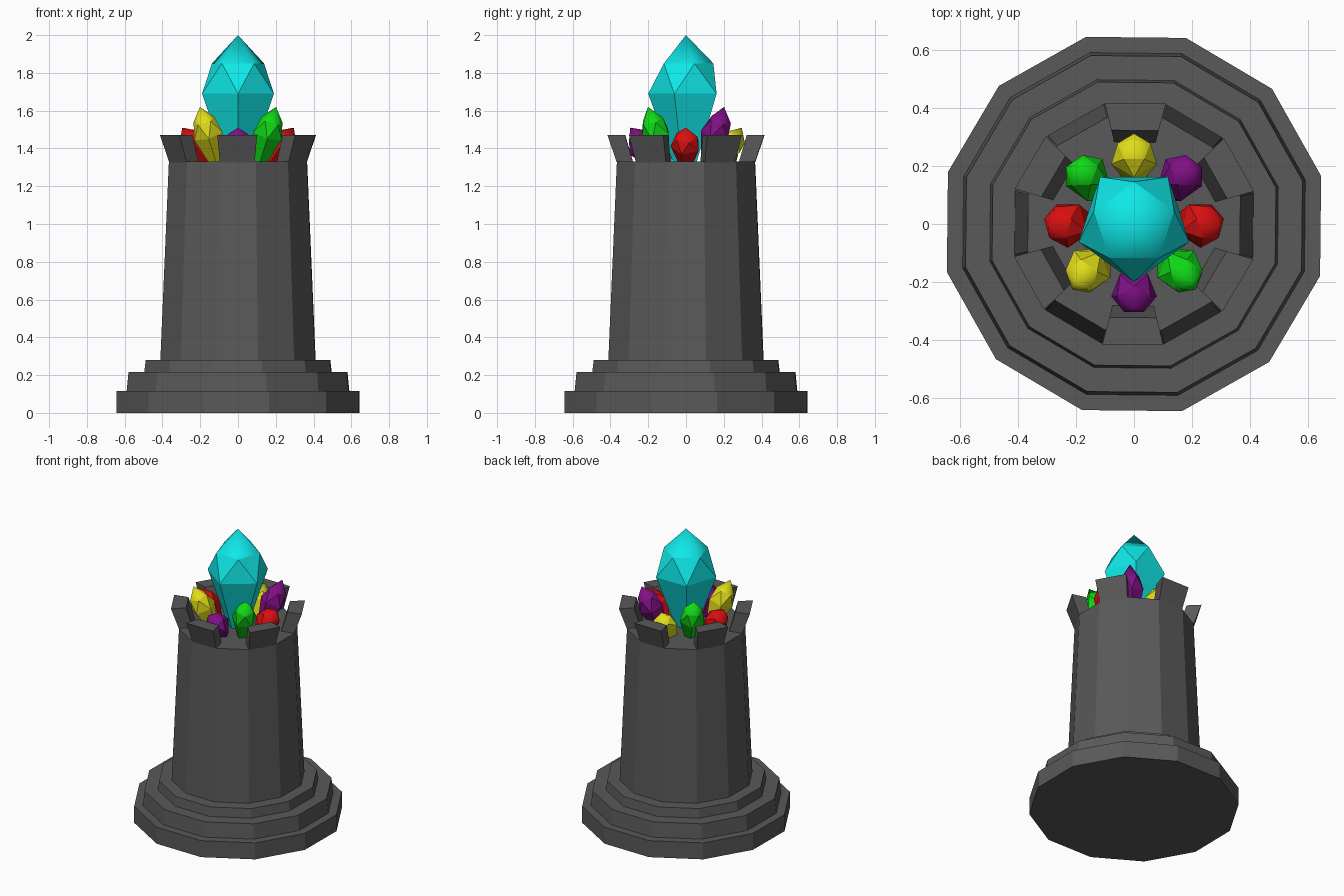
import bpy, bmesh
from math import sin, cos, pi, radians
from mathutils import Vector, Matrix

cube = bpy.data.objects.get("Cube")
if cube:
    bpy.data.objects.remove(cube)


def material(name, rgb):
    m = bpy.data.materials.new(name)
    m.use_nodes = True
    m.diffuse_color = (*rgb, 1)
    bsdf = m.node_tree.nodes["Principled BSDF"]
    bsdf.inputs["Base Color"].default_value = (*rgb, 1)
    bsdf.inputs["Roughness"].default_value = 0.6
    return m


STONE = material("dark_stone", (0.1, 0.1, 0.1))
CYAN = material("cyan_crystal", (0.005, 0.8, 0.8))
RED = material("red_crystal", (0.7, 0.005, 0.005))
GREEN = material("green_crystal", (0.005, 0.7, 0.008))
YELLOW = material("yellow_crystal", (0.75, 0.72, 0.01))
PURPLE = material("purple_crystal", (0.22, 0.005, 0.24))


def finish(name, bm, mat):
    bmesh.ops.recalc_face_normals(bm, faces=bm.faces)
    mesh = bpy.data.meshes.new(name)
    bm.to_mesh(mesh)
    bm.free()
    mesh.materials.append(mat)
    obj = bpy.data.objects.new(name, mesh)
    bpy.context.collection.objects.link(obj)
    return obj


# Twelve-sided tower sections, sized by the distance to a flat side
def section(name, low, z_low, high, z_high):
    bm = bmesh.new()
    bmesh.ops.create_cone(bm, cap_ends=True, segments=12,
                          radius1=low / cos(pi / 12), radius2=high / cos(pi / 12),
                          depth=z_high - z_low,
                          matrix=Matrix.Translation((0, 0, (z_low + z_high) / 2))
                          @ Matrix.Rotation(radians(14.4), 4, "Z"))
    return finish(name, bm, STONE)


section("base_step_lower", 0.642, 0.0, 0.642, 0.115)
section("base_step_middle", 0.588, 0.115, 0.578, 0.217)
section("base_step_upper", 0.495, 0.217, 0.487, 0.28)
section("tower_body", 0.41, 0.28, 0.365, 1.33)


# Flared battlement blocks over every other side
def battlement(name, angle):
    bm = bmesh.new()
    rows = []
    for inner, outer, z in ((0.28, 0.365, 1.325), (0.322, 0.415, 1.47)):
        rows.append([bm.verts.new((r, s * r * 0.253, z))
                     for r, s in ((inner, -1), (outer, -1), (outer, 1), (inner, 1))])
    for row in rows:
        bm.faces.new(row)
    for i in range(4):
        j = (i + 1) % 4
        bm.faces.new((rows[0][i], rows[0][j], rows[1][j], rows[1][i]))
    bm.transform(Matrix.Rotation(radians(angle), 4, "Z"))
    return finish(name, bm, STONE)


for k in range(6):
    battlement(f"battlement_{k + 1}", 29.4 + 60 * k)


# Five-sided crystal running from foot to tip, with a smooth pointed cap
def crystal(name, foot, tip, radius, mat):
    foot, tip = Vector(foot), Vector(tip)
    axis = tip - foot
    bm = bmesh.new()

    def ring(r, t, turn):
        return [bm.verts.new((radius * r * cos(turn + i * 0.4 * pi),
                              radius * r * sin(turn + i * 0.4 * pi),
                              axis.length * t)) for i in range(5)]

    bottom = ring(0.35, 0, -pi / 2)
    middle = ring(1, 0.537, -pi / 2)
    shoulder = ring(0.725, 0.776, -pi / 2 + pi / 5)
    point = bm.verts.new((0, 0, axis.length))
    bm.faces.new(bottom)
    for i in range(5):
        j = (i + 1) % 5
        bm.faces.new((bottom[i], bottom[j], middle[j], middle[i]))
        bm.faces.new((middle[i], middle[j], shoulder[i]))
        bm.faces.new((middle[j], shoulder[j], shoulder[i]))
        bm.faces.new((shoulder[i], shoulder[j], point)).smooth = True
    lean = Vector((0, 0, 1)).rotation_difference(axis).to_matrix().to_4x4()
    bm.transform(Matrix.Translation(foot) @ lean)
    return finish(name, bm, mat)


crystal("main_crystal", (0, 0, 1.33), (0, 0, 2.0), 0.2, CYAN)

# Ring of small crystals: the diagonal ones stand taller
colours = (RED, PURPLE, YELLOW, GREEN)
for k in range(8):
    a = k * pi / 4
    tall = k % 2
    reach, height = (0.285, 1.62) if tall else (0.295, 1.51)
    crystal(f"small_crystal_{k + 1}",
            (0.15 * cos(a), 0.15 * sin(a), 1.3),
            (reach * cos(a), reach * sin(a), height),
            0.082, (RED, PURPLE, YELLOW, GREEN, RED, YELLOW, PURPLE, GREEN)[k])
